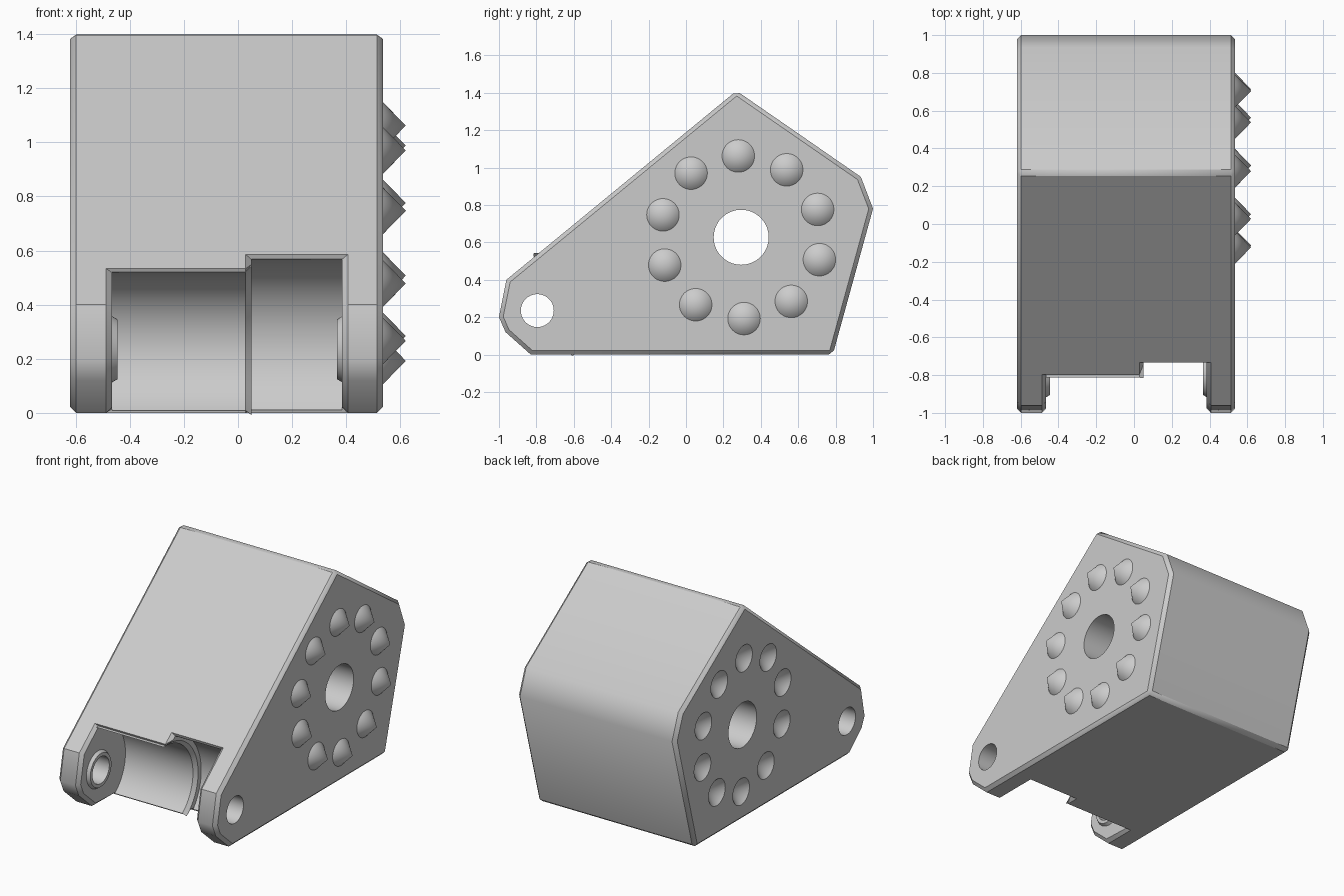
import bpy, bmesh, math
from mathutils import Matrix

cube = bpy.data.objects.get("Cube")
if cube:
    bpy.data.objects.remove(cube, do_unlink=True)

grey = bpy.data.materials.new("plain_grey")
grey.use_nodes = True
colour = (0.6, 0.6, 0.6, 1)
grey.diffuse_color = colour
grey.node_tree.nodes["Principled BSDF"].inputs["Base Color"].default_value = colour

RIGHT, LEFT = -0.62, 0.535          # outer side faces
INNER_R, STEP, INNER_L = -0.465, 0.05, 0.385   # recess stations
PIN = (-0.795, 0.235)               # y, z of the lug hole
HUB = (0.295, 0.627)                # y, z of the main hole
CONE_R = 0.088


def finish(name, bm):
    mesh = bpy.data.meshes.new(name)
    bm.to_mesh(mesh)
    bm.free()
    obj = bpy.data.objects.new(name, mesh)
    bpy.context.collection.objects.link(obj)
    mesh.materials.append(grey)
    return obj


def round_part(name, x0, x1, centre, r0, r1, sides=64):
    """Cylinder or cone lying along x."""
    bm = bmesh.new()
    place = Matrix.Translation(((x0 + x1) / 2, *centre)) @ Matrix.Rotation(math.pi / 2, 4, 'Y')
    bmesh.ops.create_cone(bm, cap_ends=True, segments=sides, radius1=r0, radius2=r1,
                          depth=x1 - x0, matrix=place)
    return finish(name, bm)


def activate(obj):
    bpy.ops.object.select_all(action='DESELECT')
    obj.select_set(True)
    bpy.context.view_layer.objects.active = obj


def combine(obj, tool, operation='DIFFERENCE'):
    activate(obj)
    mod = obj.modifiers.new("combine", 'BOOLEAN')
    mod.operation, mod.object, mod.solver = operation, tool, 'EXACT'
    bpy.ops.object.modifier_apply(modifier=mod.name)
    bpy.data.objects.remove(tool, do_unlink=True)


def smooth(obj, degrees):
    activate(obj)
    bpy.ops.object.shade_smooth_by_angle(angle=math.radians(degrees))


# Body: side profile pulled across the width
profile = [(-0.83, 0), (0.785, 0), (1.0, 0.78), (0.935, 0.95),
           (0.27, 1.41), (-0.96, 0.40), (-1.0, 0.2), (-0.965, 0.12)]
bm = bmesh.new()
face = bm.faces.new([bm.verts.new((RIGHT, y, z)) for y, z in profile])
pulled = bmesh.ops.extrude_face_region(bm, geom=[face])["geom"]
bmesh.ops.translate(bm, vec=(LEFT - RIGHT, 0, 0),
                    verts=[v for v in pulled if isinstance(v, bmesh.types.BMVert)])
bmesh.ops.recalc_face_normals(bm, faces=bm.faces)
body = finish("body", bm)

# Stepped round recess between the lugs
combine(body, round_part("wide_cutter", STEP, INNER_L, PIN, 0.34, 0.34, 96))
combine(body, round_part("narrow_cutter", INNER_R, STEP + 0.001, PIN, 0.285, 0.285, 96))

# Chamfer the sharp outer edges
bm = bmesh.new()
bm.from_mesh(body.data)
bmesh.ops.remove_doubles(bm, verts=bm.verts, dist=0.0005)
sharp = [e for e in bm.edges if len(e.link_faces) == 2 and e.is_convex
         and e.calc_face_angle(0) > math.radians(42)]
bmesh.ops.bevel(bm, geom=sharp, offset=0.022, offset_type='OFFSET', segments=1,
                affect='EDGES', profile=0.5, clamp_overlap=False)
bm.to_mesh(body.data)
bm.free()

# Raised bosses around the pin hole, inside each lug
combine(body, round_part("right_boss", INNER_R - 0.03, INNER_R + 0.02, PIN, 0.14, 0.11), 'UNION')
combine(body, round_part("left_boss", INNER_L - 0.02, INNER_L + 0.03, PIN, 0.11, 0.14), 'UNION')

# Through holes
combine(body, round_part("pin_cutter", -1, 1, PIN, CONE_R, CONE_R))
combine(body, round_part("hub_cutter", -1, 1, HUB, 0.147, 0.147))

# Ring of cones on one side, matching dimples on the other
for i in range(10):
    a = math.radians(92 - 36 * i)
    spot = (HUB[0] + 0.435 * math.cos(a), HUB[1] + 0.435 * math.sin(a))
    cone = round_part(f"locating_cone_{i + 1}", LEFT - 0.001, 0.62, spot, CONE_R, 0, 48)
    smooth(cone, 37)
    combine(body, round_part("dimple_cutter", RIGHT - 0.001, RIGHT + 0.086, spot, CONE_R, 0, 48))
smooth(body, 37)
